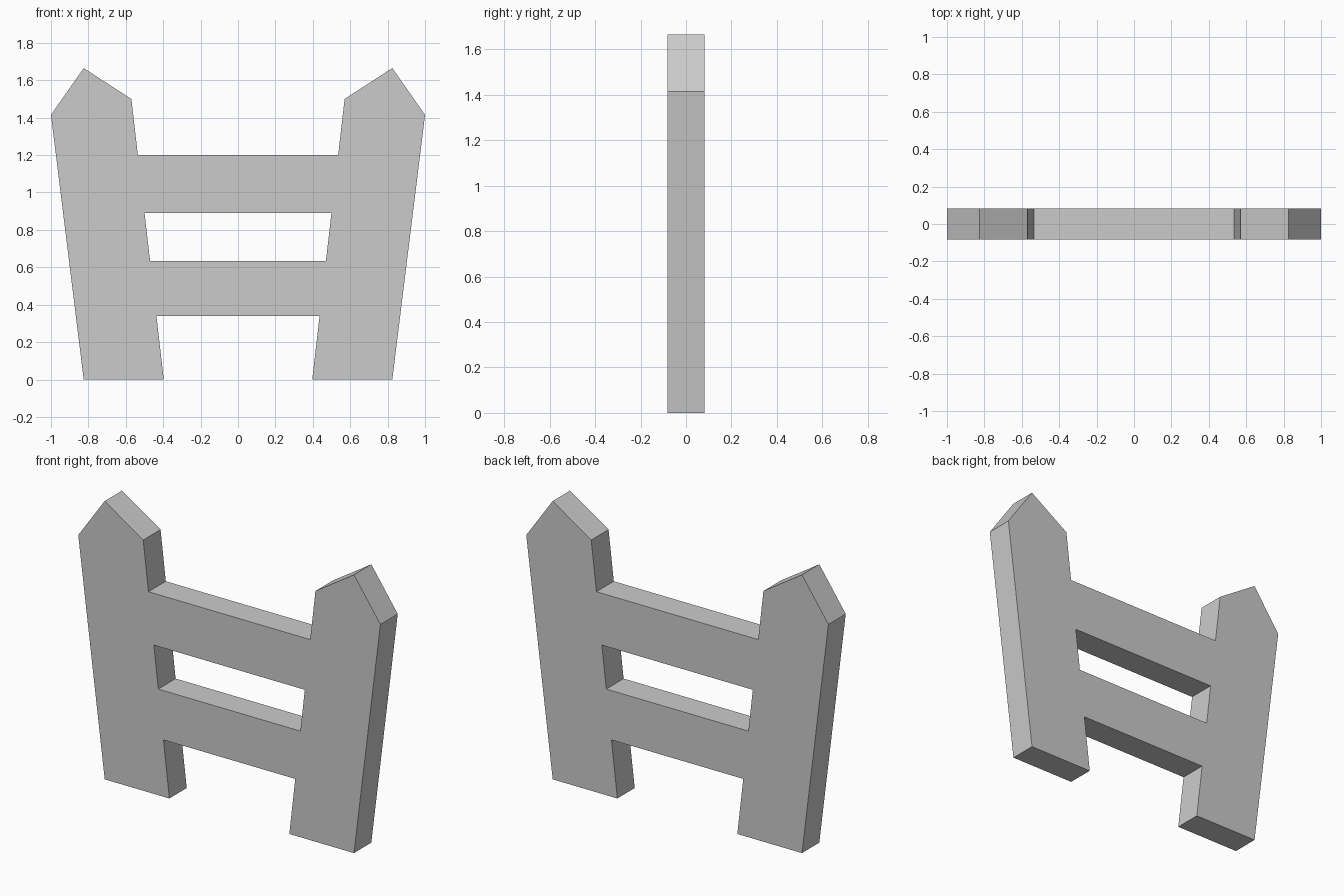
import bpy
import bmesh

if "Cube" in bpy.data.objects:
    bpy.data.objects.remove(bpy.data.objects["Cube"])

HALF_DEPTH = 0.082
RAILS = [(0.34, 0.635), (0.89, 1.20)]      # bottom and top of each cross rail


def inner_x(z):
    """Inner edge of the outward-leaning post at height z."""
    return 0.397 + (0.57 - 0.397) * z / 1.50


# Right half outline: post with pointed top, rails running in to the centre line
outline = [(inner_x(0), 0), (0.825, 0), (1.0, 1.415), (0.825, 1.665), (inner_x(1.5), 1.50)]
for low, high in reversed(RAILS):
    outline += [(inner_x(high), high), (0, high), (0, low), (inner_x(low), low)]

# Front and back faces, joined by side walls (left open on the mirror seam)
bm = bmesh.new()
front = [bm.verts.new((x, -HALF_DEPTH, z)) for x, z in outline]
back = [bm.verts.new((x, HALF_DEPTH, z)) for x, z in outline]
bm.faces.new(front)
bm.faces.new(back[::-1])
for i in range(len(outline)):
    j = (i + 1) % len(outline)
    if outline[i][0] == 0 and outline[j][0] == 0:
        continue
    bm.faces.new((front[j], front[i], back[i], back[j]))

mesh = bpy.data.meshes.new("fence_panel")
bm.to_mesh(mesh)
bm.free()
panel = bpy.data.objects.new("fence_panel", mesh)
bpy.context.collection.objects.link(panel)

# Mirror to the left post and close the rails at the centre
mirror = panel.modifiers.new("mirror", 'MIRROR')
mirror.use_axis[0] = True
mirror.use_clip = True
mirror.merge_threshold = 0.001
